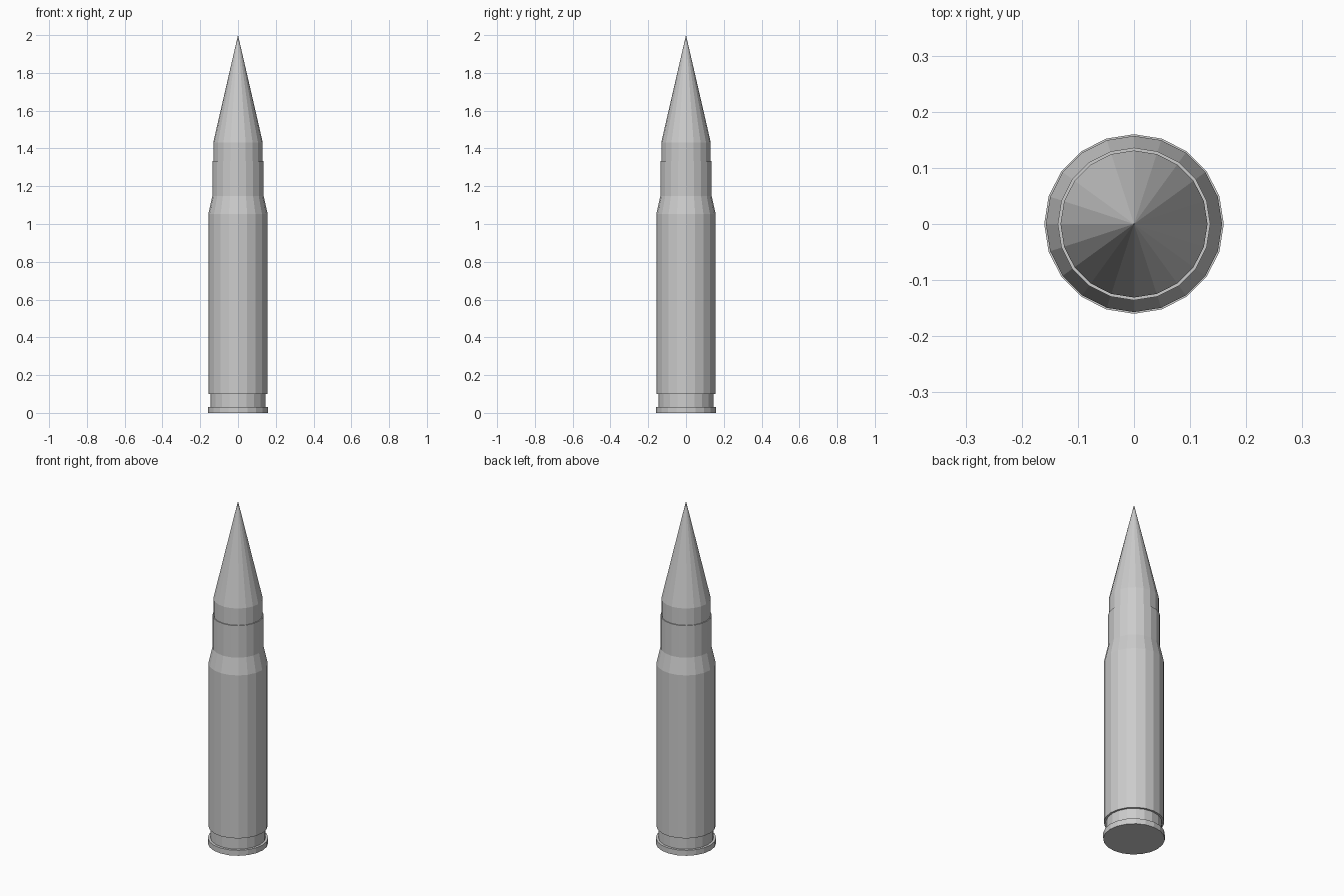
import bpy, bmesh, math

if "Cube" in bpy.data.objects:
    bpy.data.objects.remove(bpy.data.objects["Cube"])

SIDES = 20


def lathe(name, profile):
    """Revolve (radius, z) points around z; zero radius makes a point, open ends are capped."""
    bm = bmesh.new()
    rings = []
    for r, z in profile:
        if r == 0:
            rings.append([bm.verts.new((0, 0, z))])
        else:
            rings.append([bm.verts.new((r * math.cos(2 * math.pi * i / SIDES),
                                        r * math.sin(2 * math.pi * i / SIDES), z))
                          for i in range(SIDES)])
    for a, b in zip(rings, rings[1:]):
        for i in range(SIDES):
            j = (i + 1) % SIDES
            if len(b) == 1:
                bm.faces.new((a[i], a[j], b[0]))
            else:
                bm.faces.new((a[i], a[j], b[j], b[i]))
    bm.faces.new(rings[0][::-1])
    if len(rings[-1]) > 1:
        bm.faces.new(rings[-1])
    mesh = bpy.data.meshes.new(name)
    bm.to_mesh(mesh)
    bm.free()
    obj = bpy.data.objects.new(name, mesh)
    bpy.context.collection.objects.link(obj)
    return obj


# Case: rim, groove, body, shoulder and neck
lathe("case", [(0.16, 0), (0.16, 0.032), (0.146, 0.032), (0.146, 0.10),
               (0.157, 0.10), (0.157, 1.053), (0.136, 1.147), (0.136, 1.334)])

# Pointed tip seated in the neck
lathe("pointed_tip", [(0.131, 1.334), (0.131, 1.432), (0, 2.0)])
